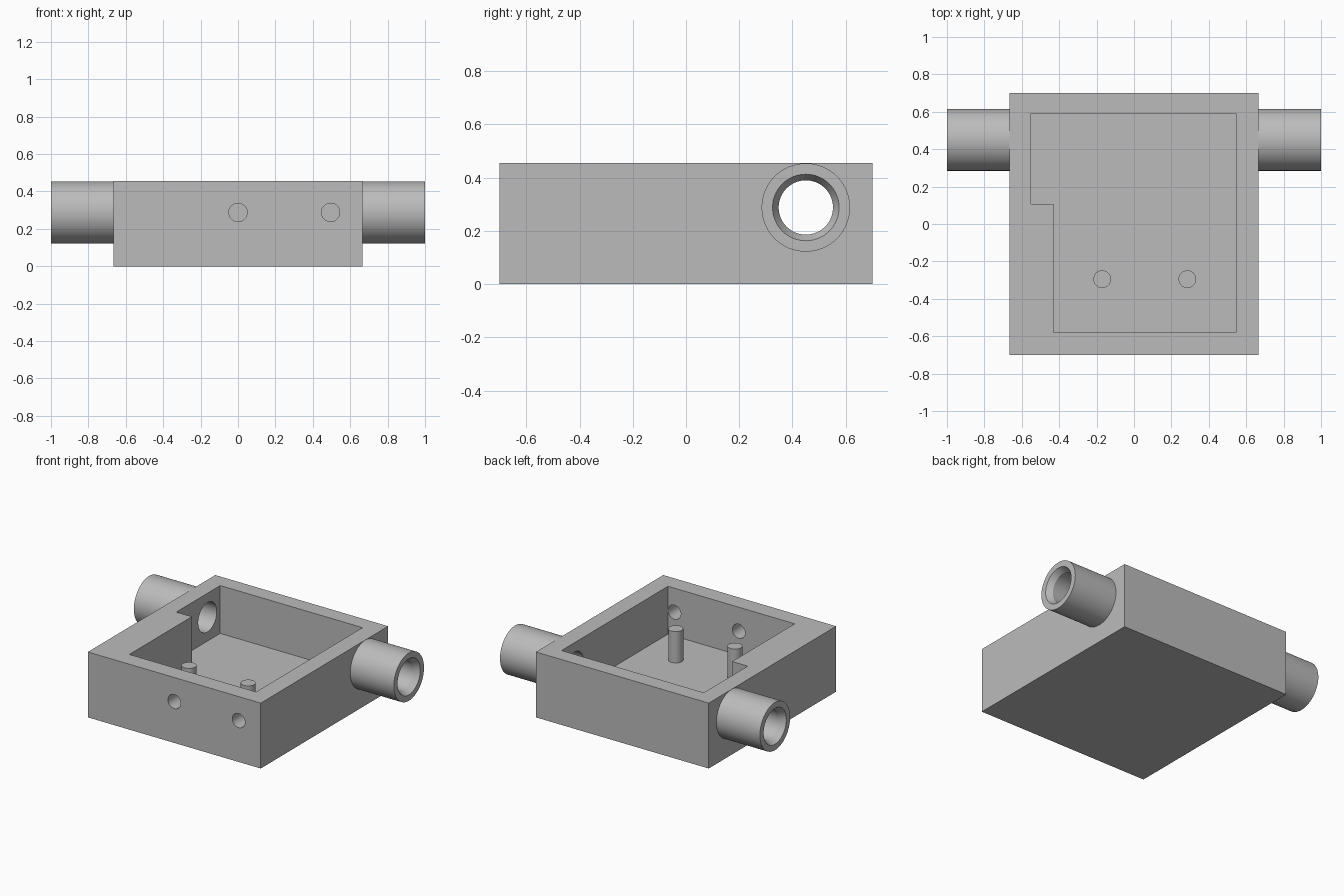
import bpy, bmesh, math
from mathutils import Matrix, Vector

cube = bpy.data.objects.get("Cube")
if cube:
    bpy.data.objects.remove(cube, do_unlink=True)

grey = bpy.data.materials.new("plain grey")
grey.use_nodes = True
colour = (0.5, 0.5, 0.5, 1)
grey.diffuse_color = colour
grey.node_tree.nodes["Principled BSDF"].inputs["Base Color"].default_value = colour

W, D, H = 0.665, 0.70, 0.455      # half width, half depth, height
FLOOR = 0.122
PORT_Y, PORT_Z = 0.45, 0.288
BORE_R = 0.102
SEGMENTS = 64


def finish(name, bm):
    bmesh.ops.recalc_face_normals(bm, faces=bm.faces)
    mesh = bpy.data.meshes.new(name)
    bm.to_mesh(mesh)
    bm.free()
    mesh.materials.append(grey)
    obj = bpy.data.objects.new(name, mesh)
    bpy.context.collection.objects.link(obj)
    return obj


def prism(name, outline, z0, z1):
    bm = bmesh.new()
    face = bm.faces.new([bm.verts.new((x, y, z0)) for x, y in outline])
    grown = bmesh.ops.extrude_face_region(bm, geom=[face])["geom"]
    top = [v for v in grown if isinstance(v, bmesh.types.BMVert)]
    bmesh.ops.translate(bm, verts=top, vec=(0, 0, z1 - z0))
    return finish(name, bm)


def rod(name, start, end, radius):
    start, end = Vector(start), Vector(end)
    axis = end - start
    turn = axis.to_track_quat('Z', 'Y').to_matrix().to_4x4()
    bm = bmesh.new()
    bmesh.ops.create_cone(bm, cap_ends=True, segments=SEGMENTS, radius1=radius,
                          radius2=radius, depth=axis.length,
                          matrix=Matrix.Translation((start + end) / 2) @ turn)
    return finish(name, bm)


def smooth(obj):
    bpy.ops.object.select_all(action='DESELECT')
    obj.select_set(True)
    bpy.context.view_layer.objects.active = obj
    bpy.ops.object.shade_smooth_by_angle(angle=math.radians(25))


def cut(target, cutter):
    mod = target.modifiers.new("cut", 'BOOLEAN')
    mod.operation, mod.solver, mod.object = 'DIFFERENCE', 'EXACT', cutter
    bpy.context.view_layer.objects.active = target
    bpy.ops.object.modifier_apply(modifier=mod.name)
    bpy.data.objects.remove(cutter, do_unlink=True)


# Open box with a stepped cavity
housing = prism("housing", [(-W, -D), (W, -D), (W, D), (-W, D)], 0, H)
cavity = [(-0.43, -0.58), (0.545, -0.58), (0.545, 0.59),
          (-0.55, 0.59), (-0.55, 0.107), (-0.43, 0.107)]
cut(housing, prism("cavity_cutter", cavity, FLOOR, H + 0.1))

# Side bore and the two front holes
cut(housing, rod("bore_cutter", (-1, PORT_Y, PORT_Z), (1, PORT_Y, PORT_Z), BORE_R))
for x in (0, 0.495):
    cut(housing, rod("hole_cutter", (x, -0.8, PORT_Z), (x, -0.5, PORT_Z), 0.049))
smooth(housing)

# Pipe ports with a tapered mouth, lathed around the bore axis
profile = [(W, BORE_R), (W, 0.166), (1, 0.166), (1, 0.125), (0.96, BORE_R)]
for side, sign in (("left", 1), ("right", -1)):
    bm = bmesh.new()
    rings = []
    for i in range(SEGMENTS):
        a = math.tau * i / SEGMENTS
        rings.append([bm.verts.new((sign * x, PORT_Y + r * math.cos(a),
                                    PORT_Z + r * math.sin(a))) for x, r in profile])
    for i, ring in enumerate(rings):
        following = rings[(i + 1) % SEGMENTS]
        for j in range(1, len(profile)):      # the wall side stays open
            k = (j + 1) % len(profile)
            bm.faces.new((ring[j], ring[k], following[k], following[j]))
    smooth(finish(side + "_pipe_port", bm))

# Posts standing on the cavity floor
for side, x in (("left", 0.285), ("right", -0.17)):
    smooth(rod(side + "_post", (x, -0.295, FLOOR - 0.01), (x, -0.295, 0.34), 0.047))
